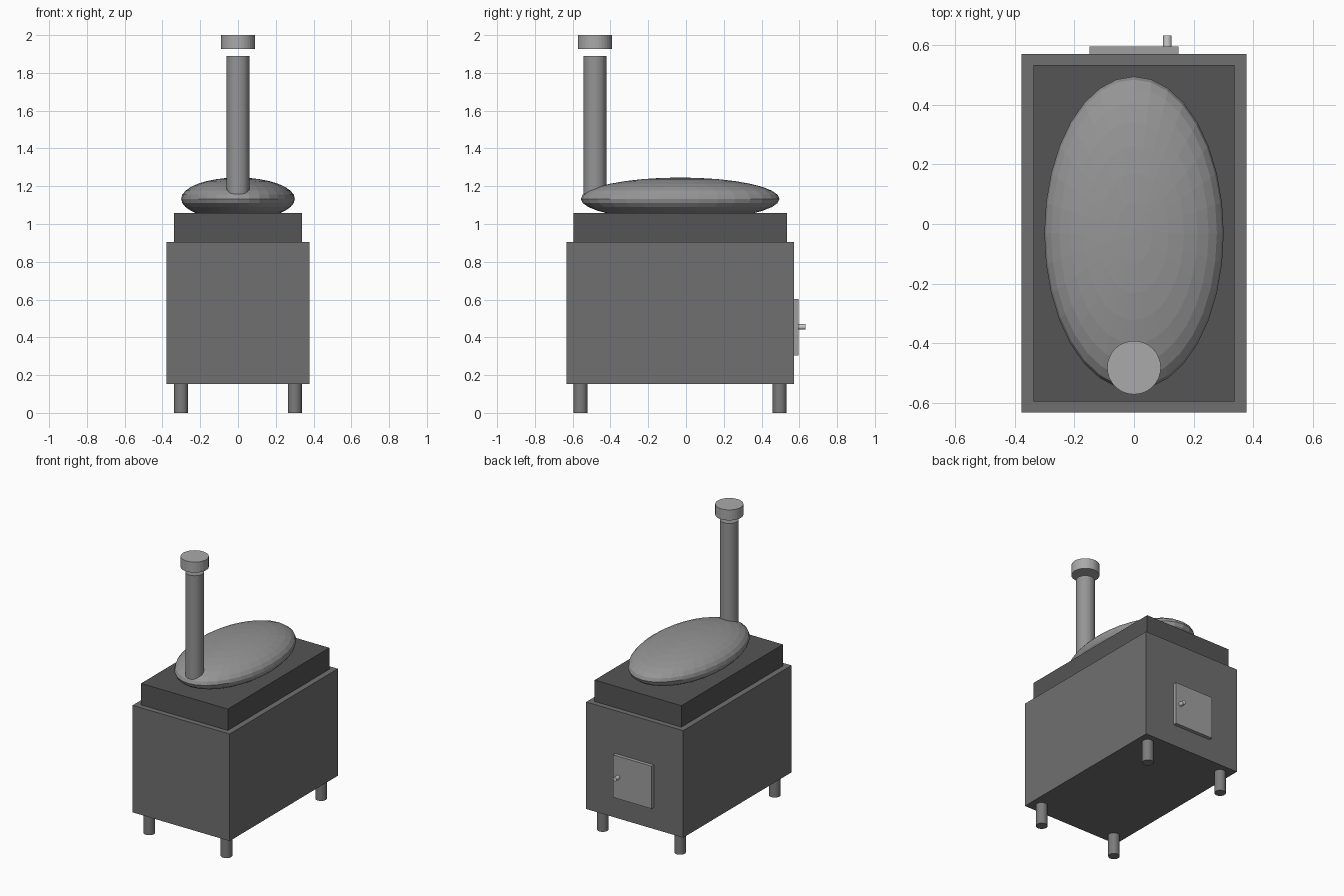
import bpy
from math import pi

if "Cube" in bpy.data.objects:
    bpy.data.objects.remove(bpy.data.objects["Cube"])

CY = -0.031  # centre line of the body in y


def paint(ob, name, grey):
    """Name an object and give it a grey of the stated brightness."""
    ob.name = name
    key = f"grey_{grey}"
    mat = bpy.data.materials.get(key) or bpy.data.materials.new(key)
    mat.diffuse_color = (grey, grey, grey, 1)
    mat.use_nodes = True
    mat.node_tree.nodes["Principled BSDF"].inputs["Base Color"].default_value = mat.diffuse_color
    ob.data.materials.append(mat)


def box(name, grey, x, y, z):
    """Box from (min, max) pairs."""
    bpy.ops.mesh.primitive_cube_add(
        size=1, location=[(a + b) / 2 for a, b in (x, y, z)])
    ob = bpy.context.object
    ob.scale = [b - a for a, b in (x, y, z)]
    bpy.ops.object.transform_apply(location=False, rotation=False, scale=True)
    paint(ob, name, grey)


def tube(name, grey, x, y, z0, z1, r, sides=32):
    """Upright capped cylinder."""
    bpy.ops.mesh.primitive_cylinder_add(
        vertices=sides, radius=r, depth=z1 - z0, location=(x, y, (z0 + z1) / 2))
    paint(bpy.context.object, name, grey)


# Firebox body and stepped top
box("firebox", 0.16, (-0.378, 0.378), (CY - 0.602, CY + 0.602), (0.152, 0.906))
box("top_slab", 0.09, (-0.338, 0.338), (CY - 0.565, CY + 0.565), (0.906, 1.057))

# Flattened dome resting in the top
bpy.ops.mesh.primitive_uv_sphere_add(
    segments=32, ring_count=16, radius=1, location=(0, CY, 1.133))
dome = bpy.context.object
dome.scale = (0.301, 0.526, 0.113)
bpy.ops.object.transform_apply(location=False, rotation=False, scale=True)
paint(dome, "dome", 0.3)

# Chimney pipe with a floating cap
tube("chimney_pipe", 0.3, 0, -0.482, 1.138, 1.89, 0.06)
tube("chimney_cap", 0.4, 0, -0.482, 1.926, 2.0, 0.09)

# Four legs
for side, sx in (("left", -1), ("right", 1)):
    for end, sy in (("front", -1), ("back", 1)):
        tube(f"{end}_{side}_leg", 0.2, sx * 0.301, CY + sy * 0.527, 0, 0.153, 0.037)

# Door on the back with a peg handle
box("door", 0.35, (-0.15, 0.15), (CY + 0.601, 0.596), (0.304, 0.604))
bpy.ops.mesh.primitive_cylinder_add(
    vertices=32, radius=0.0145, depth=0.04,
    location=(0.112, 0.613, 0.456), rotation=(pi / 2, 0, 0))
paint(bpy.context.object, "door_handle", 0.6)
